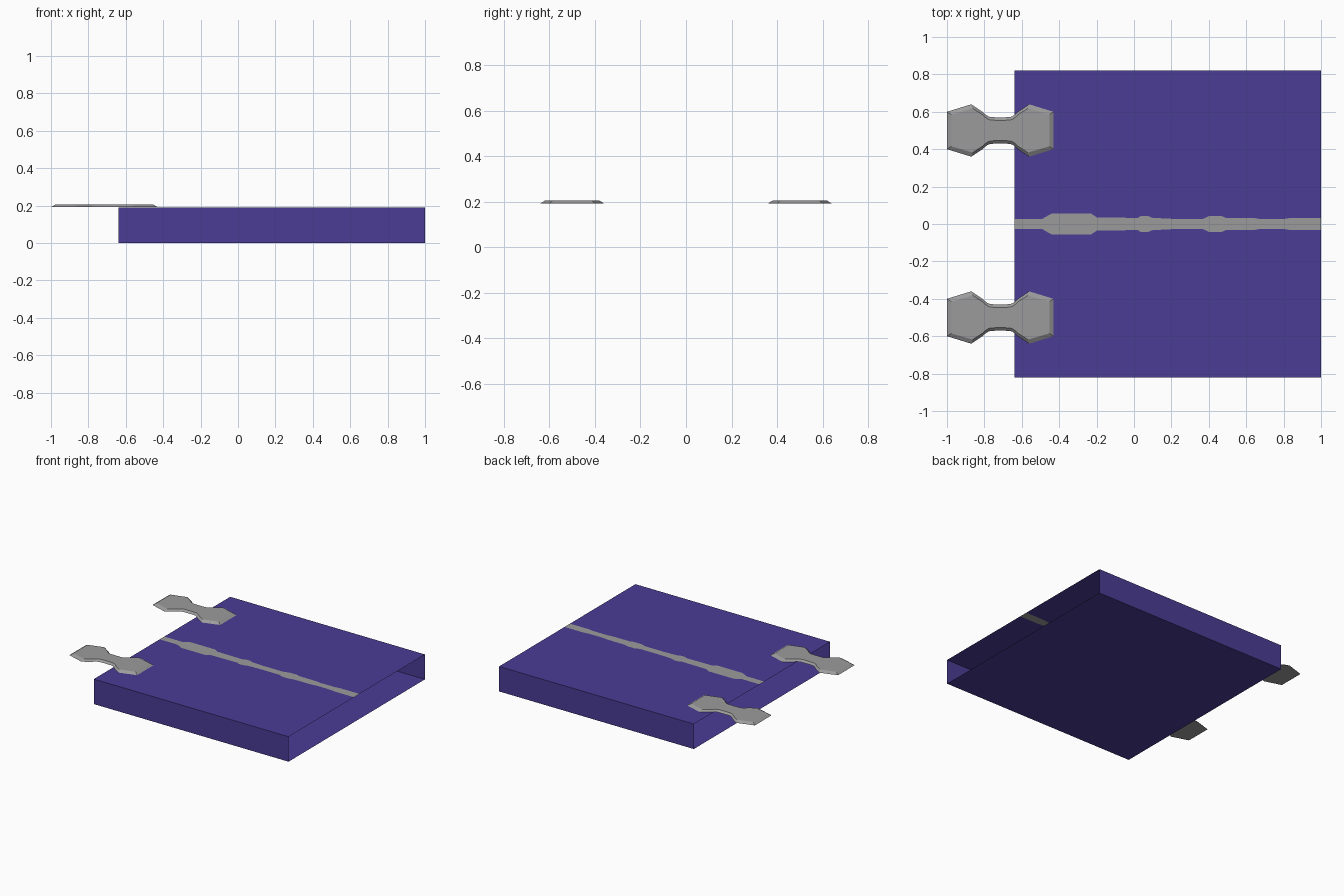
import bpy, bmesh, math

if "Cube" in bpy.data.objects:
    bpy.data.objects.remove(bpy.data.objects["Cube"])


def material(name, rgb):
    m = bpy.data.materials.new(name)
    m.diffuse_color = (*rgb, 1)
    m.use_nodes = True
    m.node_tree.nodes["Principled BSDF"].inputs["Base Color"].default_value = m.diffuse_color
    return m


purple = material("purple", (0.070, 0.045, 0.300))
grey = material("grey", (0.33, 0.33, 0.33))


def finish(name, bm, mats):
    me = bpy.data.meshes.new(name)
    bm.to_mesh(me)
    bm.free()
    for m in mats:
        me.materials.append(m)
    ob = bpy.data.objects.new(name, me)
    bpy.context.collection.objects.link(ob)
    return ob


X0, X1, Y, H = -0.64, 1.0, 0.82, 0.19

# Sleeve: thin sheet body, open at both x ends; top is cut by a grey stripe
# (x, half width) along the stripe
stripe = [(X0, .028), (-.49, .028), (-.44, .056), (-.23, .056), (-.20, .036),
          (-.02, .033), (.02, .033), (.04, .044), (.07, .044), (.10, .033),
          (.20, .028), (.37, .028), (.40, .042), (.47, .042), (.49, .033),
          (.64, .032), (.68, .026), (.80, .027), (.84, .033), (X1, .033)]
bm = bmesh.new()
rows = [[bm.verts.new((x, y, H)) for y in (-Y, -w, w, Y)] for x, w in stripe]
for a, b in zip(rows, rows[1:]):
    for j in range(3):
        f = bm.faces.new((a[j], b[j], b[j + 1], a[j + 1]))
        f.material_index = int(j == 1)
# side walls and floor
low = [[bm.verts.new((x, y, 0)) for y in (-Y, Y)] for x in (X0, X1)]
bm.faces.new((low[0][0], low[0][1], low[1][1], low[1][0]))
bm.faces.new([low[0][0], low[1][0]] + [r[0] for r in reversed(rows)])
bm.faces.new([low[1][1], low[0][1]] + [r[3] for r in rows])
finish("sleeve_body", bm, [purple, grey])


# Bow-tie clips with bevelled rim, overhanging the -x edge
def clip_outline(length, head, end, waist, z, cx=-0.715):
    right = [(0, waist)]
    for i in range(1, 6):  # concave flank, straight waist then curving out
        t = i / 5
        right.append((0.04 + 0.055 * t, waist + 0.03 * t * t))
    right += [(head[0], head[1]), (length, end)]
    top = [(-x, y) for x, y in reversed(right[1:])] + right
    ring = top + [(x, -y) for x, y in reversed(top)]
    return [(cx + x, y, z) for x, y in ring]


def make_clip(name, y):
    bm = bmesh.new()
    rings = [clip_outline(.285, (.155, .14), .100, .070, .192),
             clip_outline(.262, (.148, .118), .085, .054, .206)]
    lo, hi = [[bm.verts.new((a, b + y, c)) for a, b, c in r] for r in rings]
    n = len(lo)
    for i in range(n):
        k = (i + 1) % n
        bm.faces.new((lo[i], lo[k], hi[k], hi[i]))
    bm.faces.new(lo)
    bm.faces.new(hi)
    bmesh.ops.recalc_face_normals(bm, faces=bm.faces)
    for f in bm.faces:
        f.smooth = True
    ob = finish(name, bm, [grey])
    bpy.context.view_layer.objects.active = ob
    ob.select_set(True)
    bpy.ops.object.shade_smooth_by_angle(angle=math.radians(30))
    ob.select_set(False)


make_clip("clip_front", -0.5)
make_clip("clip_back", 0.5)
